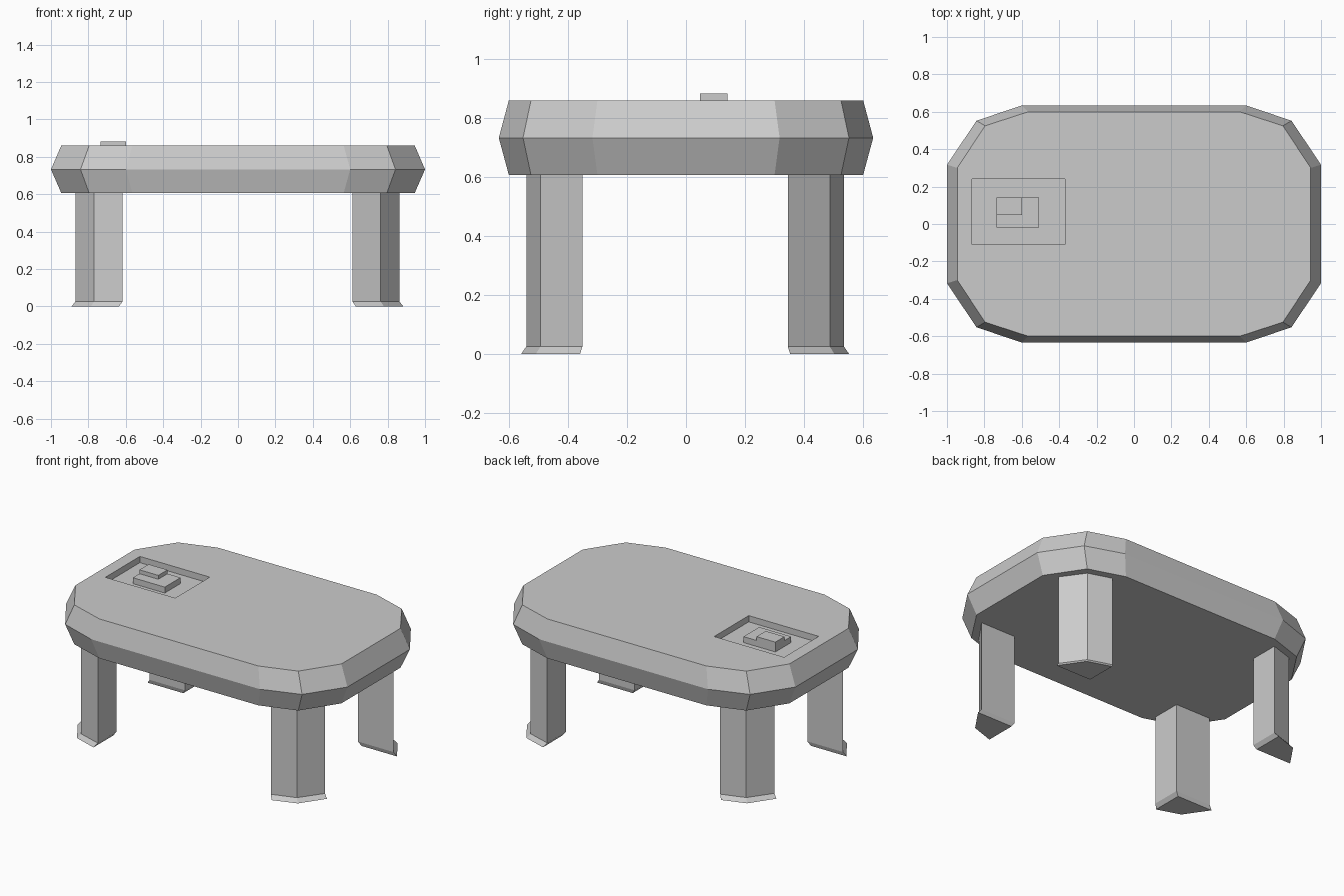
import bpy
import bmesh

if "Cube" in bpy.data.objects:
    bpy.data.objects.remove(bpy.data.objects["Cube"])


def loft(name, rings):
    """Skin a stack of (z, [(x, y), ...]) rings and cap both ends."""
    bm = bmesh.new()
    loops = [[bm.verts.new((x, y, z)) for x, y in pts] for z, pts in rings]
    n = len(loops[0])
    for a, b in zip(loops, loops[1:]):
        for i in range(n):
            j = (i + 1) % n
            bm.faces.new((a[i], a[j], b[j], b[i]))
    bm.faces.new(loops[0][::-1])
    bm.faces.new(loops[-1])
    bmesh.ops.recalc_face_normals(bm, faces=bm.faces)
    mesh = bpy.data.meshes.new(name)
    bm.to_mesh(mesh)
    bm.free()
    obj = bpy.data.objects.new(name, mesh)
    bpy.context.collection.objects.link(obj)
    return obj


def box(name, x0, x1, y0, y1, z0, z1):
    rect = [(x0, y0), (x1, y0), (x1, y1), (x0, y1)]
    return loft(name, [(z0, rect), (z1, rect)])


def full_outline(corner):
    """Mirror one corner's points into a closed twelve-sided outline."""
    right = [(x, -y) for x, y in corner[::-1]] + corner
    return right + [(-x, y) for x, y in right[::-1]]


# Table top: twelve-sided slab, widest at mid height
rim = full_outline([(0.945, 0.30), (0.796, 0.525), (0.565, 0.60)])
belt = full_outline([(1.0, 0.317), (0.842, 0.552), (0.60, 0.634)])
top = loft("table_top", [(0.607, rim), (0.733, belt), (0.86, rim)])

# Shallow rectangular recess in the top
cutter = box("recess_cutter", -0.866, -0.369, -0.11, 0.241, 0.82, 0.95)
cutter.hide_render = True
cutter.display_type = 'WIRE'
cut = top.modifiers.new("recess", 'BOOLEAN')
cut.operation = 'DIFFERENCE'
cut.solver = 'EXACT'
cut.object = cutter

# Stepped block standing in the recess
box("lower_block", -0.734, -0.507, -0.019, 0.141, 0.82, 0.858)
box("upper_block", -0.734, -0.60, 0.048, 0.141, 0.858, 0.883)

# Four legs with a chamfered outer corner and a flared foot
shaft = [(0.615, 0.348), (0.867, 0.348), (0.766, 0.49), (0.615, 0.538)]
foot = [(0.633, 0.356), (0.887, 0.356), (0.784, 0.506), (0.633, 0.556)]
for side, sx in (("left", -1), ("right", 1)):
    for end, sy in (("front", -1), ("back", 1)):
        def place(pts):
            return [(sx * x - 0.003, sy * y - 0.003) for x, y in pts]
        loft(f"{end}_{side}_leg",
             [(0.0, place(foot)), (0.026, place(shaft)), (0.607, place(shaft))])
